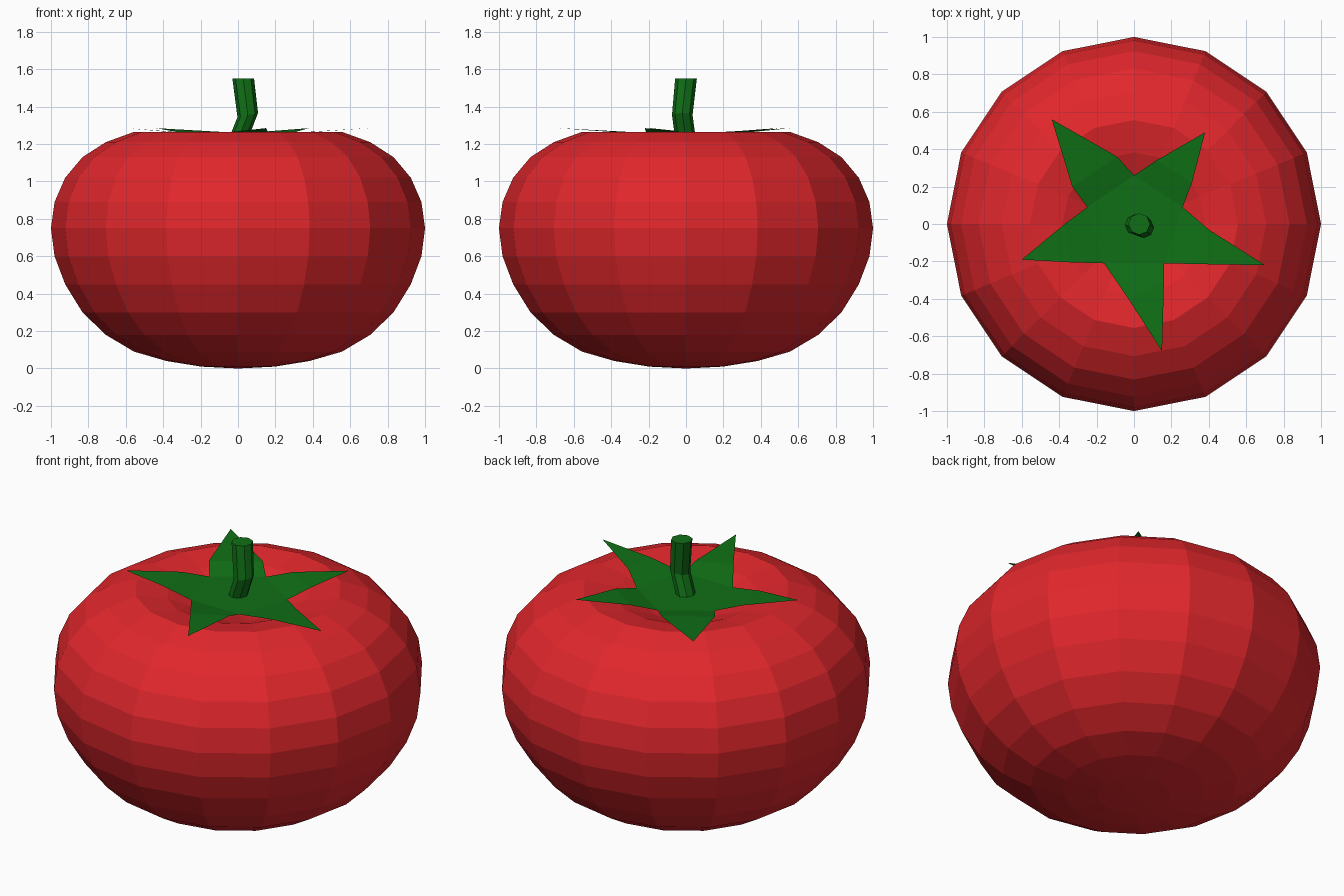
import bpy, math

if "Cube" in bpy.data.objects:
    bpy.data.objects.remove(bpy.data.objects["Cube"])

def material(name, color):
    m = bpy.data.materials.new(name)
    m.diffuse_color = color
    m.use_nodes = True
    m.node_tree.nodes["Principled BSDF"].inputs["Base Color"].default_value = m.diffuse_color
    return m

def make_object(name, verts, faces, mat):
    me = bpy.data.meshes.new(name)
    me.from_pydata(verts, [], faces)
    me.materials.append(mat)
    me.update()
    ob = bpy.data.objects.new(name, me)
    bpy.context.collection.objects.link(ob)
    return ob

def ring(center, r, n, tilt=0.0):
    cx, cy, cz = center
    pts = []
    for i in range(n):
        a = 2 * math.pi * i / n
        x, y = r * math.cos(a), r * math.sin(a)
        pts.append((cx + x, cy + y, cz + tilt * x))
    return pts

def bridge(rows, n):
    return [(k * n + i, k * n + (i + 1) % n, (k + 1) * n + (i + 1) % n, (k + 1) * n + i)
            for k in range(rows - 1) for i in range(n)]

red = material("red_skin", (0.75, 0.02, 0.025, 1))
green = material("green_leaf", (0.005, 0.16, 0.008, 1))

# Fruit body: 16 sides, flattened base and a dimple in the top
N = 16
heights = [0.01, 0.04, 0.09, 0.18, 0.30, 0.45, 0.60, 0.75,
           0.89, 1.02, 1.13, 1.21, 1.265, 1.235, 1.16]
verts = []
for k, z in enumerate(heights, 1):
    verts += ring((0, 0, z), math.sin(math.pi * k / 16), N)
faces = bridge(len(heights), N)
bottom, top = len(verts), len(verts) + 1
verts += [(0, 0, 0), (0, 0, 1.11)]
last = (len(heights) - 1) * N
for i in range(N):
    j = (i + 1) % N
    faces += [(bottom, j, i), (top, last + i, last + j)]
make_object("fruit_body", verts, faces, red)

# Calyx: central pentagon with five pointed leaves curling up
inner = [(0.26, 0.09), (0, 0.26), (-0.25, 0.09), (-0.16, -0.21), (0.16, -0.21)]
leaves = [  # first shoulder, tip, second shoulder
    [(0.31, 0.22), (0.38, 0.49), (0.12, 0.34)],
    [(-0.09, 0.36), (-0.44, 0.56), (-0.33, 0.20)],
    [(-0.37, 0.0), (-0.60, -0.19), (-0.34, -0.205)],
    [(-0.03, -0.40), (0.15, -0.68), (0.16, -0.31)],
    [(0.38, -0.215), (0.70, -0.22), (0.40, -0.03)],
]
verts = [(x, y, 1.235) for x, y in inner]
faces = [(0, 1, 2, 3, 4)]
for k, leaf in enumerate(leaves):
    b = len(verts)
    verts += [(x, y, z) for (x, y), z in zip(leaf, (1.265, 1.285, 1.265))]
    faces += [(k, b, b + 2, (k + 1) % 5), (b, b + 1, b + 2)]
make_object("calyx", verts, faces, green)

# Stem: bent eight-sided stalk
S = 8
path = [((-0.005, 0.0, 1.21), 0.055, 0.15), ((0.052, -0.02, 1.355), 0.055, 0.2),
        ((0.028, 0.0, 1.55), 0.058, 0.0)]
verts = []
for c, r, t in path:
    verts += ring(c, r, S, t)
faces = bridge(len(path), S)
faces += [tuple(reversed(range(S))), tuple(range(2 * S, 3 * S))]
make_object("stem", verts, faces, green)
